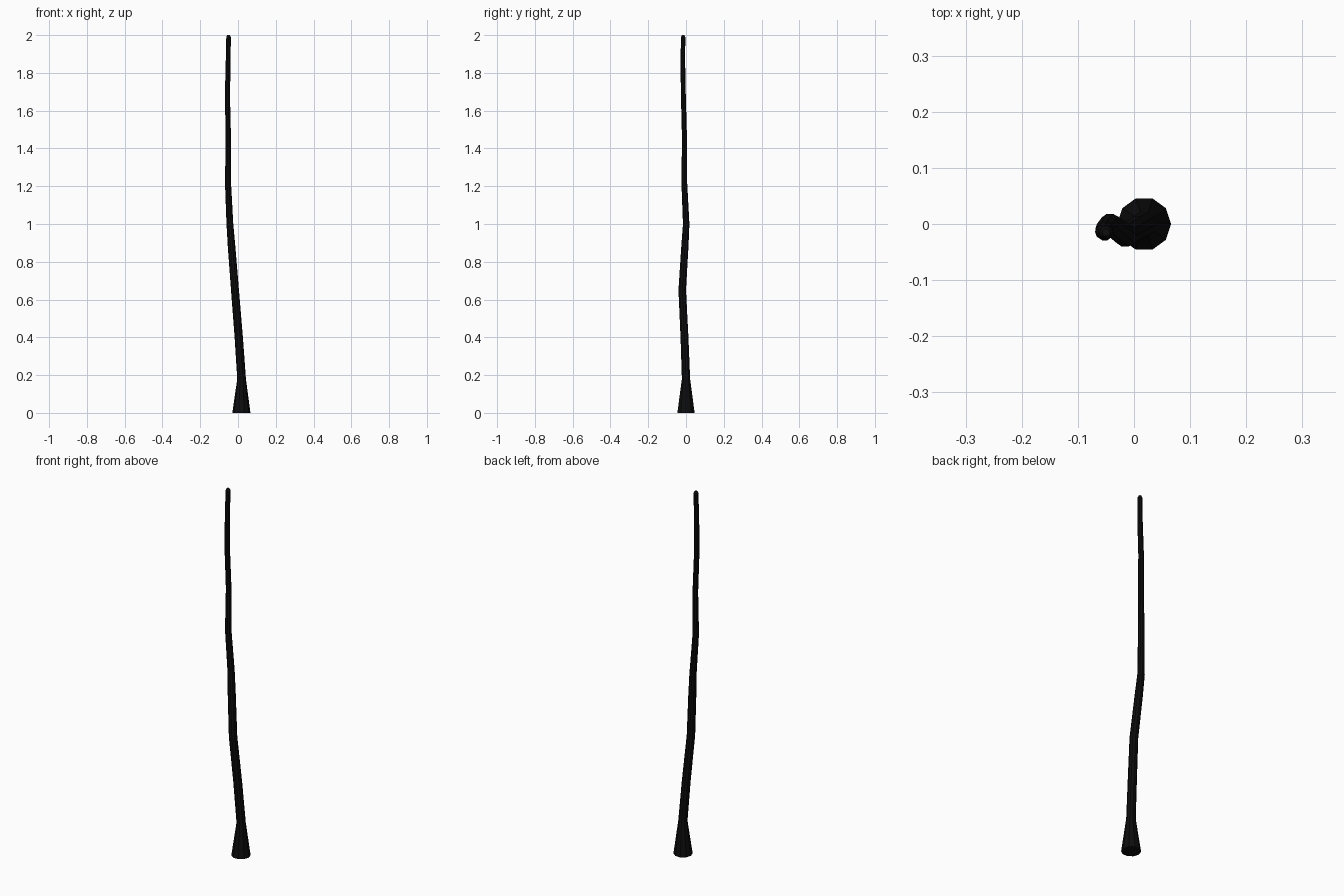
import bpy, bmesh
from math import cos, sin, tau

if "Cube" in bpy.data.objects:
    bpy.data.objects.remove(bpy.data.objects["Cube"])

SIDES = 10
# (x, y, z, radius) along the crooked shaft, from flared foot to tip
PATH = [
    (0.018, 0.000, 0.00, 0.048),
    (0.019, 0.000, 0.18, 0.023),
    (0.004, -0.008, 0.40, 0.022),
    (-0.016, -0.020, 0.65, 0.021),
    (-0.034, -0.006, 0.88, 0.020),
    (-0.043, 0.001, 1.00, 0.018),
    (-0.053, -0.009, 1.22, 0.016),
    (-0.051, -0.008, 1.45, 0.014),
    (-0.056, -0.014, 1.68, 0.0135),
    (-0.052, -0.017, 1.86, 0.013),
    (-0.050, -0.015, 1.99, 0.012),
    (-0.050, -0.015, 2.00, 0.007),
]

# Crooked staff: ten-sided rings bridged along the path, capped at both ends
bm = bmesh.new()
rings = [[bm.verts.new((x + r * cos(tau * i / SIDES), y + r * sin(tau * i / SIDES), z))
          for i in range(SIDES)] for x, y, z, r in PATH]
for a, b in zip(rings, rings[1:]):
    for i in range(SIDES):
        j = (i + 1) % SIDES
        bm.faces.new((a[i], a[j], b[j], b[i]))
bm.faces.new(rings[0][::-1])
bm.faces.new(rings[-1])
mesh = bpy.data.meshes.new("staff")
bm.to_mesh(mesh)
bm.free()
staff = bpy.data.objects.new("staff", mesh)
bpy.context.collection.objects.link(staff)

# Near-black wood
mat = bpy.data.materials.new("dark_wood")
mat.diffuse_color = (0.004, 0.004, 0.004, 1)
mat.use_nodes = True
mat.node_tree.nodes["Principled BSDF"].inputs["Base Color"].default_value = mat.diffuse_color
mesh.materials.append(mat)
